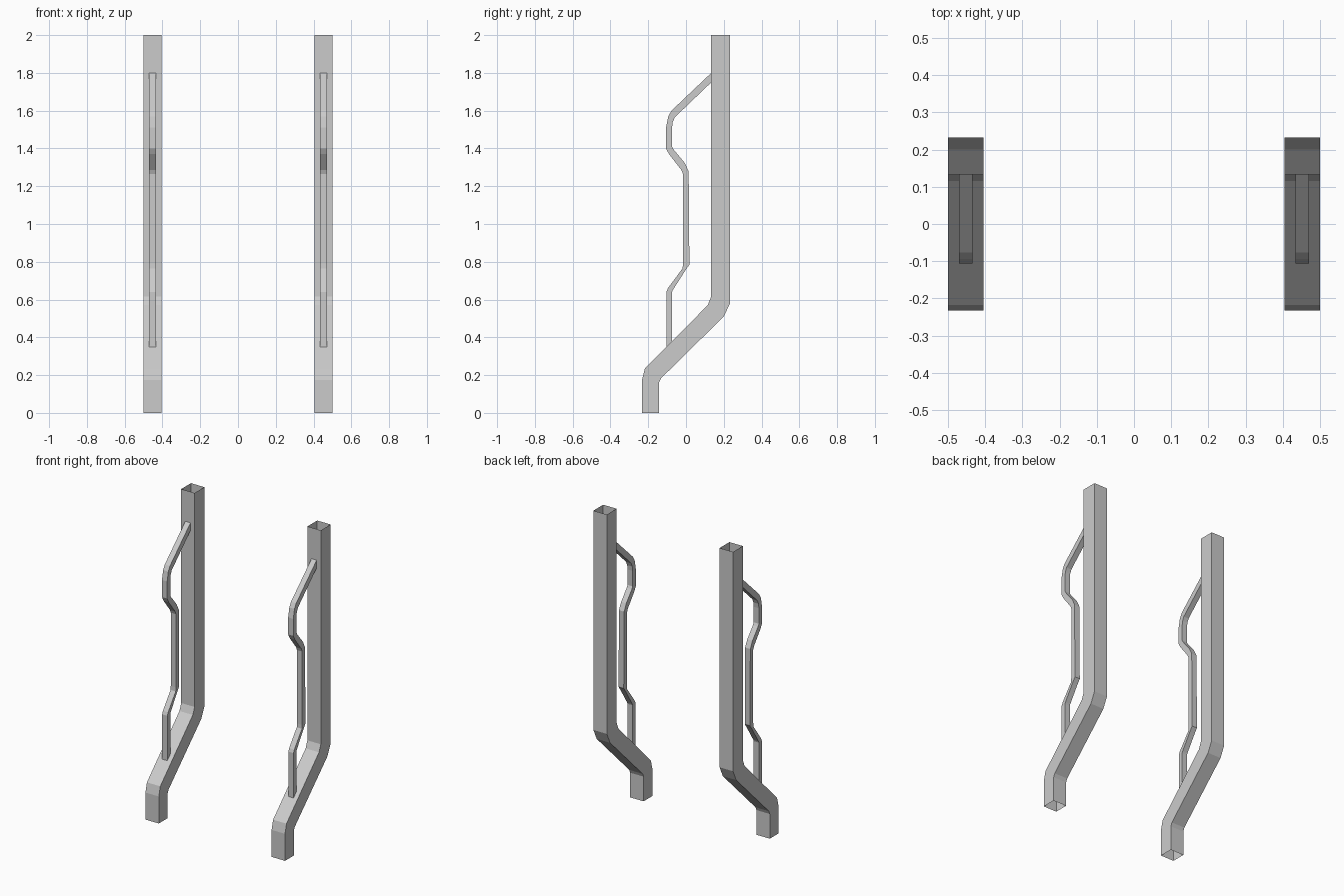
import bpy
import bmesh

cube = bpy.data.objects.get("Cube")
if cube:
    bpy.data.objects.remove(cube, do_unlink=True)

grey = bpy.data.materials.new("light grey")
grey.use_nodes = True
colour = (0.6, 0.6, 0.6, 1)
grey.diffuse_color = colour
grey.node_tree.nodes["Principled BSDF"].inputs["Base Color"].default_value = colour


def square_tube(name, front, back, x_centre, width):
    """Open-ended tube swept between matching front and back (y, z) edges."""
    bm = bmesh.new()
    h = width / 2
    rings = []
    for (fy, fz), (by, bz) in zip(front, back):
        corners = ((-h, fy, fz), (h, fy, fz), (h, by, bz), (-h, by, bz))
        rings.append([bm.verts.new((x_centre + x, y, z)) for x, y, z in corners])
    for low, high in zip(rings, rings[1:]):
        for i in range(4):
            j = (i + 1) % 4
            bm.faces.new((low[i], low[j], high[j], high[i]))
    mesh = bpy.data.meshes.new(name)
    bm.to_mesh(mesh)
    bm.free()
    mesh.materials.append(grey)
    obj = bpy.data.objects.new(name, mesh)
    bpy.context.collection.objects.link(obj)


# Post edges, bottom to top
post_front = [(-.233, 0), (-.233, .175), (-.218, .235), (.115, .57), (.133, .615), (.133, 2)]
post_back = [(-.143, 0), (-.143, .16), (-.133, .182), (.2, .51), (.233, .58), (.233, 2)]

# Handrail edges, bottom to top
rail_front = [(-.104, .345), (-.104, .64), (-.096, .66), (-.018, .765), (-.016, .79), (-.016, 1.265),
              (-.024, 1.285), (-.09, 1.37), (-.106, 1.4), (-.106, 1.51), (-.094, 1.57), (-.077, 1.6),
              (.134, 1.8)]
rail_back = [(-.074, .377), (-.074, .64), (-.07, .65), (-.003, .755), (.018, .785), (.014, 1.28),
             (-.008, 1.325), (-.066, 1.395), (-.074, 1.41), (-.074, 1.51), (-.07, 1.54), (-.059, 1.565),
             (.134, 1.75)]

for side, sign in (("left", 1), ("right", -1)):
    square_tube(side + "_post", post_front, post_back, sign * .452, .096)
    square_tube(side + "_handrail", rail_front, rail_back, sign * .452, .037)
